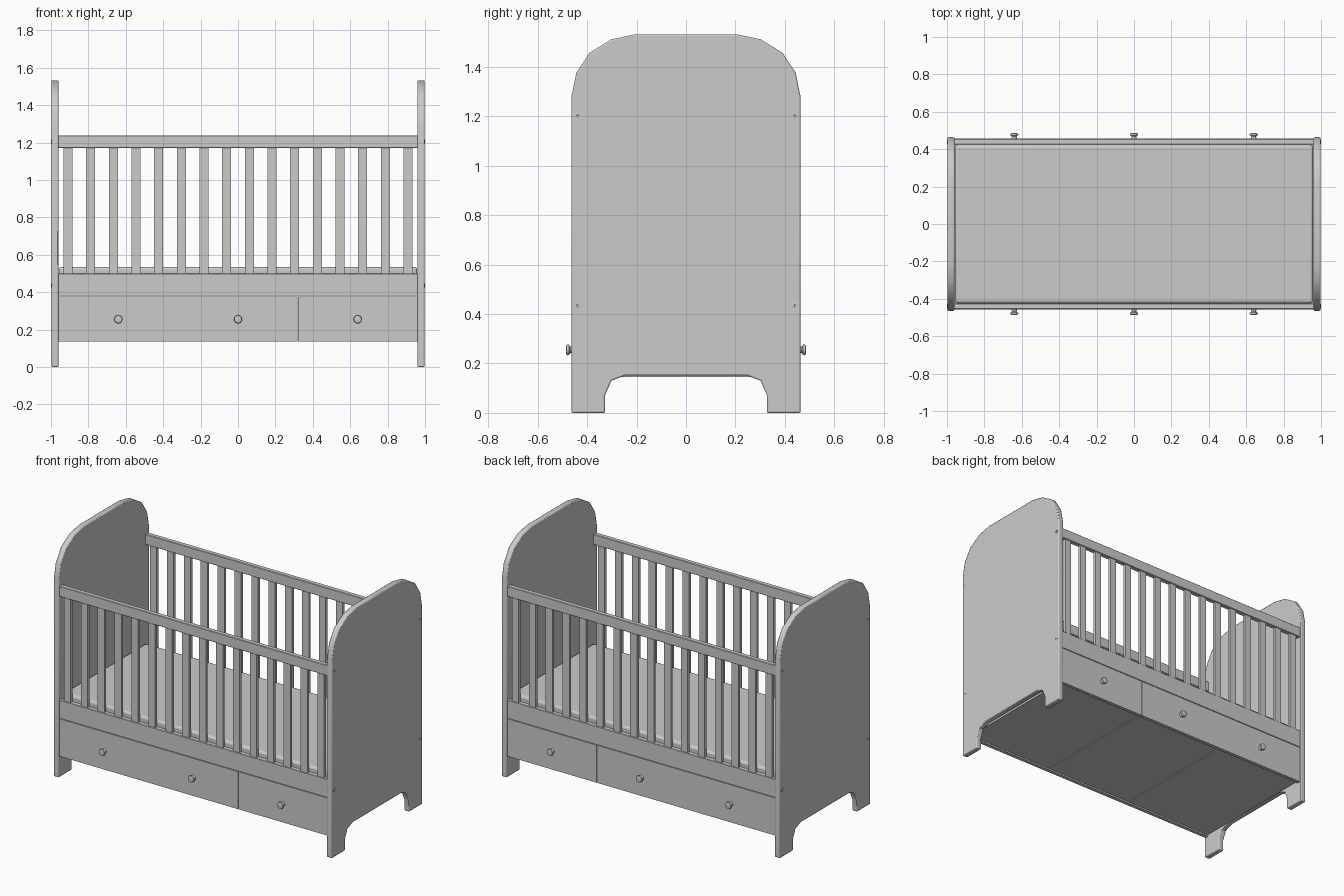
import bpy, bmesh, math

if "Cube" in bpy.data.objects:
    bpy.data.objects.remove(bpy.data.objects["Cube"])


def finish(bm, name, bevel=0.0, segments=2, smooth=False):
    bmesh.ops.recalc_face_normals(bm, faces=bm.faces)
    mesh = bpy.data.meshes.new(name)
    bm.to_mesh(mesh)
    bm.free()
    obj = bpy.data.objects.new(name, mesh)
    bpy.context.collection.objects.link(obj)
    if bevel:
        mod = obj.modifiers.new("rounded_edges", "BEVEL")
        mod.width, mod.segments = bevel, segments
        mod.limit_method = "ANGLE"
        mod.angle_limit = math.radians(50)
    if smooth:
        bpy.ops.object.select_all(action="DESELECT")
        obj.select_set(True)
        bpy.context.view_layer.objects.active = obj
        bpy.ops.object.shade_smooth_by_angle(angle=math.radians(35))
    return obj


def box(name, x, y, z, bevel=0.0, segments=2, smooth=False):
    """Box from (min, max) ranges."""
    bm = bmesh.new()
    bmesh.ops.create_cube(bm, size=1)
    for v in bm.verts:
        for i, (a, b) in enumerate((x, y, z)):
            v.co[i] = (a + b) / 2 + v.co[i] * (b - a)
    return finish(bm, name, bevel, segments, smooth)


def lathe(name, profile, origin, axis, sign, sides=16):
    """Turned part: (radius, height) profile along the x or y axis."""
    bm = bmesh.new()
    rings = []
    for r, h in profile:
        ring = []
        for i in range(sides):
            a = 2 * math.pi * i / sides
            u, w = r * math.cos(a), r * math.sin(a)
            p = (sign * h, u, w) if axis == "x" else (u, sign * h, w)
            ring.append(bm.verts.new([o + q for o, q in zip(origin, p)]))
        rings.append(ring)
    for lo, hi in zip(rings, rings[1:]):
        for i in range(sides):
            j = (i + 1) % sides
            bm.faces.new((lo[i], lo[j], hi[j], hi[i]))
    bm.faces.new(rings[0])
    bm.faces.new(rings[-1])
    return finish(bm, name, smooth=True)


# End panels: arched top, cut-out between the feet
half = [(0.246, 0.152), (0.302, 0.13), (0.327, 0.073), (0.327, 0), (0.464, 0),
        (0.464, 1.278), (0.444, 1.376), (0.391, 1.457), (0.302, 1.512), (0.206, 1.532)]
outline = half + [(-y, z) for y, z in reversed(half)]
for side, label in ((-1, "left"), (1, "right")):
    bm = bmesh.new()
    face = bm.faces.new([bm.verts.new((side * 0.96, y, z)) for y, z in outline])
    ext = bmesh.ops.extrude_face_region(bm, geom=[face])
    for v in ext["geom"]:
        if isinstance(v, bmesh.types.BMVert):
            v.co.x = side * 0.998
    finish(bm, label + "_end_panel", 0.006, 2, True)
    # Screw heads with a recessed centre
    for y in (-0.44, 0.44):
        for z in (0.435, 1.205):
            lathe(label + "_screw", [(0.011, -0.004), (0.011, 0.001), (0.008, 0.002),
                                     (0.004, 0.002), (0.003, 0.0005)],
                  (side * 0.998, y, z), "x", side, 12)

# Front and back: rails, slats, drawer fronts, knobs
for side, label in ((-1, "front"), (1, "back")):
    def span(a, b):
        return tuple(sorted((side * a, side * b)))

    box(label + "_top_rail", (-0.962, 0.962), span(0.425, 0.456), (1.17, 1.238), 0.003, 1)
    box(label + "_lower_rail", (-0.962, 0.962), span(0.427, 0.456), (0.381, 0.5), 0.002, 1)
    for i in range(16):
        x = -0.909 + i * 0.1212
        box(label + "_slat", (x - 0.024, x + 0.024), span(0.431, 0.450), (0.49, 1.18))
    box(label + "_wide_drawer_front", (-0.96, 0.318), span(0.432, 0.455), (0.135, 0.378))
    box(label + "_small_drawer_front", (0.322, 0.96), span(0.432, 0.455), (0.135, 0.378))
    for x in (-0.64, 0, 0.64):
        lathe(label + "_knob", [(0.016, -0.005), (0.013, 0.012), (0.015, 0.016), (0.021, 0.019),
                                (0.022, 0.024), (0.020, 0.029), (0.012, 0.031)],
              (x, side * 0.455, 0.255), "y", side)

# Drawer bottoms
for i in range(3):
    x = (i - 1) * 0.64
    box("drawer_bottom", (x - 0.317, x + 0.317), (-0.434, 0.434), (0.145, 0.16))

# Mattress and its base
box("mattress_base", (-0.961, 0.961), (-0.428, 0.428), (0.385, 0.405))
box("mattress", (-0.958, 0.958), (-0.424, 0.424), (0.405, 0.535), 0.015, 3, True)
